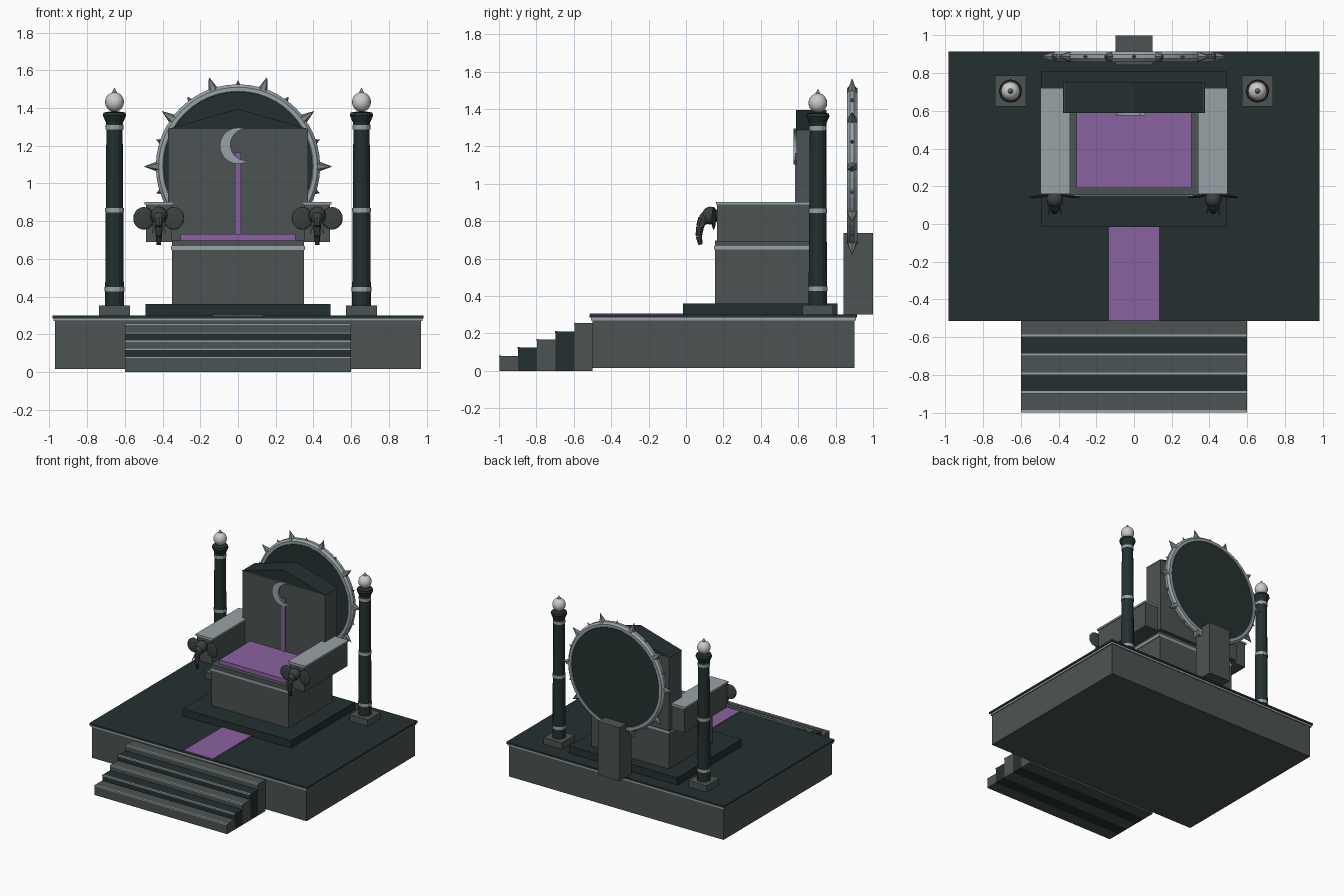
import bpy, bmesh, math
from mathutils import Matrix, Vector

if "Cube" in bpy.data.objects:
    bpy.data.objects.remove(bpy.data.objects["Cube"])


def mat(name, rgb):
    m = bpy.data.materials.new(name)
    lin = [((c / 255 + 0.055) / 1.055) ** 2.4 for c in rgb]
    m.diffuse_color = (*lin, 1)
    m.use_nodes = True
    m.node_tree.nodes["Principled BSDF"].inputs["Base Color"].default_value = m.diffuse_color
    return m


GREY = mat("stone grey", (76, 84, 82))
DARK = mat("dark slate", (36, 48, 48))
PURPLE = mat("purple cloth", (138, 97, 160))
SILVER = mat("silver", (152, 162, 167))
PEARL = mat("pearl", (205, 203, 203))
IRON = mat("iron", (58, 64, 64))
SPIKE = mat("dull silver", (122, 130, 130))


def finish(name, bm, m, smooth=False):
    bmesh.ops.recalc_face_normals(bm, faces=bm.faces)
    me = bpy.data.meshes.new(name)
    bm.to_mesh(me)
    bm.free()
    me.materials.append(m)
    for p in me.polygons:
        p.use_smooth = smooth
    ob = bpy.data.objects.new(name, me)
    bpy.context.collection.objects.link(ob)
    return ob


def box(name, x, y, z, m):
    bm = bmesh.new()
    size = [b - a for a, b in (x, y, z)]
    mid = [(a + b) / 2 for a, b in (x, y, z)]
    bmesh.ops.create_cube(bm, size=1, matrix=Matrix.Translation(mid) @ Matrix.Diagonal((*size, 1)))
    return finish(name, bm, m)


def cone(name, a, b, r1, r2, m, n=12, smooth=False):
    a, b = Vector(a), Vector(b)
    bm = bmesh.new()
    rot = (b - a).to_track_quat('Z', 'Y').to_matrix().to_4x4()
    bmesh.ops.create_cone(bm, cap_ends=True, segments=n, radius1=r1, radius2=r2,
                          depth=(b - a).length, matrix=Matrix.Translation((a + b) / 2) @ rot)
    return finish(name, bm, m, smooth)


def ball(name, c, r, m, rot=0, n=16):
    bm = bmesh.new()
    bmesh.ops.create_uvsphere(bm, u_segments=n, v_segments=n // 2 + 2, radius=1,
                              matrix=Matrix.Translation(c) @ Matrix.Rotation(rot, 4, 'Z')
                              @ Matrix.Diagonal((*r, 1)))
    return finish(name, bm, m, True)


def lathe(name, c, prof, m, n=12):
    bm = bmesh.new()
    vs = [bm.verts.new((c[0] + r, c[1], z)) for r, z in prof]
    es = [bm.edges.new(p) for p in zip(vs, vs[1:])]
    bmesh.ops.spin(bm, geom=vs + es, cent=(c[0], c[1], 0), axis=(0, 0, 1),
                   angle=2 * math.pi, steps=n)
    bmesh.ops.remove_doubles(bm, verts=bm.verts, dist=1e-5)
    return finish(name, bm, m)


def extrude_y(name, pts, y0, y1, m):
    bm = bmesh.new()
    f = bm.faces.new([bm.verts.new((x, y0, z)) for x, z in pts])
    g = bmesh.ops.extrude_face_region(bm, geom=[f])['geom']
    bmesh.ops.translate(bm, verts=[v for v in g if isinstance(v, bmesh.types.BMVert)],
                        vec=(0, y1 - y0, 0))
    return finish(name, bm, m)


# Platform
box("platform_base", (-.97, .97), (-.5, .9), (.015, .272), GREY)
box("platform_trim", (-.978, .978), (-.508, .908), (.27, .285), SILVER)
box("platform_top", (-.985, .985), (-.515, .915), (.285, .3), DARK)
box("carpet", (-.132, .132), (-.513, -.01), (.298, .306), PURPLE)

# Steps with bright nosings
for i, h in enumerate((.08, .125, .167, .21, .255)):
    y = -.997 + .1 * i
    box(f"step_{i}", (-.6, .6), (y, min(y + .1, -.5)), (0, h), (GREY, DARK)[i % 2])
    box(f"step_nosing_{i}", (-.6, .6), (y - .003, y + .01), (h - .007, h + .002), SILVER)

# Throne body
box("throne_plinth", (-.49, .49), (-.015, .81), (.3, .36), DARK)
box("seat_base", (-.35, .35), (.155, .72), (.36, .65), GREY)
box("seat_trim", (-.356, .356), (.149, .72), (.648, .667), SILVER)
box("seat_slab", (-.35, .35), (.155, .72), (.667, .697), GREY)
box("seat_cushion", (-.305, .305), (.19, .61), (.695, .731), PURPLE)
box("backrest", (-.372, .372), (.592, .75), (.69, 1.29), GREY)
extrude_y("backrest_gable", [(-.376, 1.288), (.376, 1.288), (0, 1.395)], .588, .752, DARK)
box("backrest_stripe", (-.016, .016), (.584, .593), (.73, 1.165), PURPLE)

# Crescent emblem: outer arc, then inner arc back
pts = []
a0 = math.radians(60)
for i in range(25):
    t = a0 + (2 * math.pi - 2 * a0) * i / 24
    pts.append((.096 * math.cos(t), .096 * math.sin(t)))
hx, hz = pts[0]
b0 = math.atan2(hz, hx - .0433)
ri = math.hypot(hx - .0433, hz)
for i in range(1, 24):
    t = -b0 - (2 * math.pi - 2 * b0) * i / 24
    pts.append((.0433 + ri * math.cos(t), ri * math.sin(t)))
c, s = math.cos(.12), math.sin(.12)
extrude_y("crescent", [(x * c - z * s, 1.2 + x * s + z * c) for x, z in pts], .576, .593, SILVER)

# Ringed disc with spikes, and its support block
CZ = 1.09
cone("back_disc", (0, .865, CZ), (0, .912, CZ), .397, .397, DARK, 48)
bm = bmesh.new()
N, M = 48, 8
ring = [[bm.verts.new(((.41 + .028 * math.cos(v)) * math.cos(u), .888 + .03 * math.sin(v),
                       CZ + (.41 + .028 * math.cos(v)) * math.sin(u)))
         for v in [2 * math.pi * (j + .5) / M for j in range(M)]]
        for u in [2 * math.pi * i / N for i in range(N)]]
for i in range(N):
    for j in range(M):
        k, l = (i + 1) % N, (j + 1) % M
        bm.faces.new((ring[i][j], ring[k][j], ring[k][l], ring[i][l]))
finish("disc_ring", bm, SILVER)
for i in range(20):
    t = math.radians(18 * i)
    d = Vector((math.cos(t), 0, math.sin(t)))
    o = Vector((0, .888, CZ))
    big = i % 2 == 0
    cone(f"ring_spike_{i}", o + d * .42, o + d * (.5 if big else .458),
         .03 if big else .02, 0, SPIKE if big else PURPLE, 6 if big else 4)
box("disc_support", (-.098, .098), (.842, 1), (.3, .737), GREY)

for side, sx in (("left", -1), ("right", 1)):
    # Armrests
    box(f"{side}_armrest", sorted((sx * .35, sx * .488)), (.165, .715), (.69, .892), GREY)
    box(f"{side}_armrest_top", sorted((sx * .34, sx * .496)), (.16, .72), (.888, .903), SILVER)

    # Elephant head on the arm front
    x = sx * .42
    ball(f"{side}_elephant_head", (x, .13, .83), (.045, .045, .048), IRON)
    ball(f"{side}_elephant_brow", (x, .1, .815), (.03, .03, .035), IRON)
    path = [(.09, .815, .025), (.075, .77, .021), (.068, .72, .017), (.078, .675, .012)]
    for i, (p, q) in enumerate(zip(path, path[1:])):
        cone(f"{side}_trunk_{i}", (x, p[0], p[1]), (x, q[0], q[1]), p[2], q[2], IRON, 10, False)
    for e in (-1, 1):
        ball(f"{side}_elephant_ear_{e}", (x + e * .08, .148, .815), (.056, .008, .06), IRON, -e * .15)
        cone(f"{side}_tusk_{e}", (x + e * .024, .095, .79), (x + e * .034, .052, .735),
             .008, .002, SPIKE, 8)

    # Pillar with bands, capital, orb and finial
    px, py = sx * .655, .705
    box(f"{side}_pillar_foot", (px - .082, px + .082), (py - .082, py + .082), (.3, .352), GREY)
    lathe(f"{side}_pillar", (px, py), [(0, .35), (.05, .35), (.043, 1.31), (.046, 1.325),
                                      (.062, 1.36), (.058, 1.376), (.035, 1.38), (0, 1.385)], DARK)
    for i, (z, r) in enumerate(((.44, .052), (.857, .0495), (1.297, .0465))):
        cone(f"{side}_pillar_band_{i}", (px, py, z - .012), (px, py, z + .012), r, r, SILVER)
    ball(f"{side}_orb", (px, py, 1.432), (.05, .05, .052), PEARL, 0, 20)
    cone(f"{side}_finial", (px, py, 1.478), (px, py, 1.508), .016, 0, SPIKE, 10)
